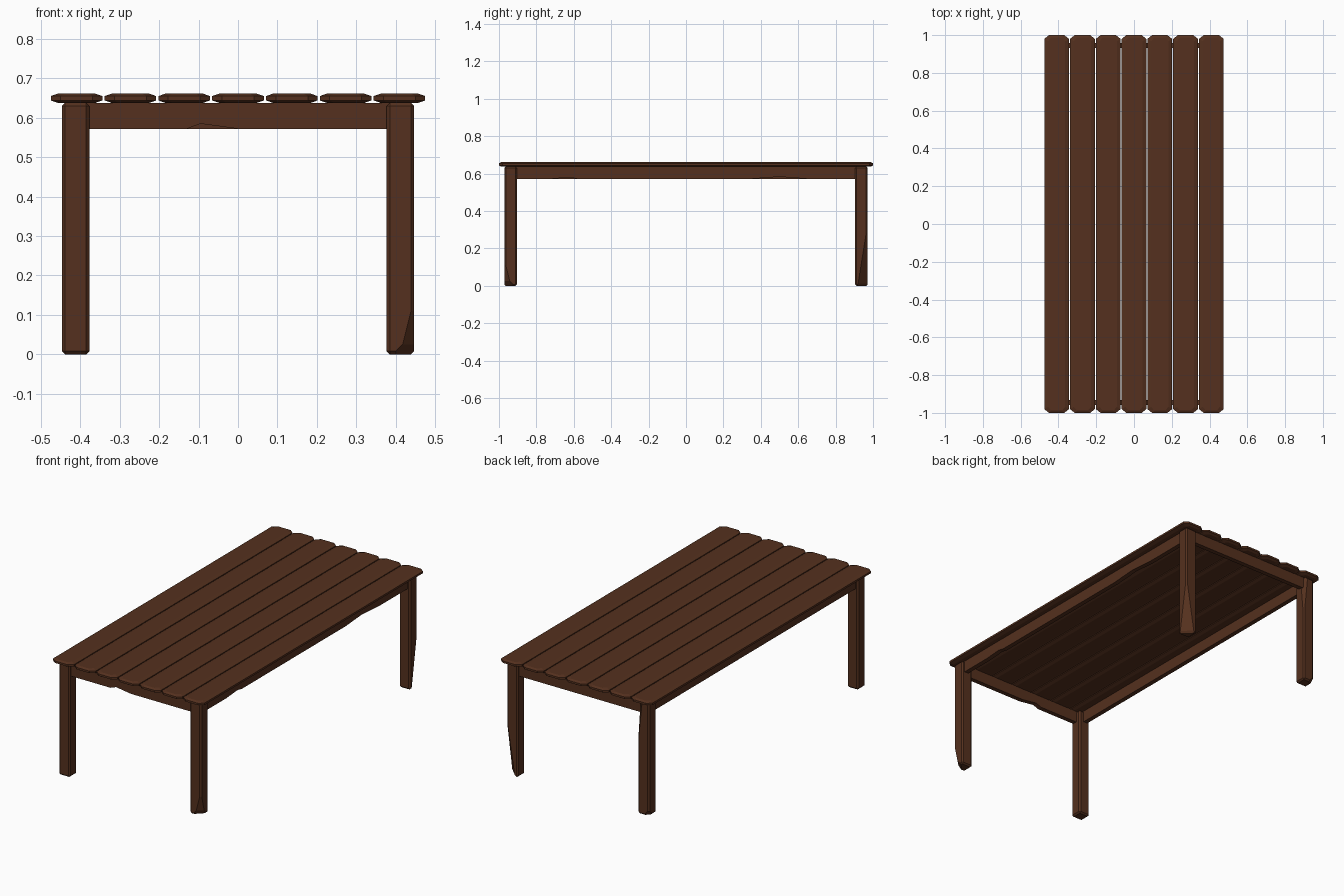
import bpy, bmesh

if "Cube" in bpy.data.objects:
    bpy.data.objects.remove(bpy.data.objects["Cube"])

wood = bpy.data.materials.new("dark_wood")
wood.diffuse_color = (0.09, 0.03, 0.013, 1)
wood.use_nodes = True
wood.node_tree.nodes["Principled BSDF"].inputs["Base Color"].default_value = wood.diffuse_color


def finish(name, bm):
    bmesh.ops.recalc_face_normals(bm, faces=bm.faces[:])
    me = bpy.data.meshes.new(name)
    bm.to_mesh(me)
    bm.free()
    me.materials.append(wood)
    ob = bpy.data.objects.new(name, me)
    bpy.context.collection.objects.link(ob)
    return ob


# Plank: octagonal outline with chamfered top and bottom rims
def plank(name, cx, w=0.131, l=2.0, z0=0.637, z1=0.662):
    bm = bmesh.new()
    rings = []
    for z, ix, iy in ((z0, 0.02, 0.012), (z0 + 0.007, 0, 0),
                      (z1 - 0.007, 0, 0), (z1, 0.02, 0.012)):
        a, b = w / 2 - ix, l / 2 - iy
        cxr, cyr = 0.025 - ix * 0.4, 0.02
        pts = [(a, -b + cyr), (a, b - cyr), (a - cxr, b), (-a + cxr, b),
               (-a, b - cyr), (-a, -b + cyr), (-a + cxr, -b), (a - cxr, -b)]
        rings.append([bm.verts.new((cx + x, y, z)) for x, y in pts])
    for lo, hi in zip(rings, rings[1:]):
        for i in range(8):
            j = (i + 1) % 8
            bm.faces.new((lo[i], lo[j], hi[j], hi[i]))
    bm.faces.new(rings[0][::-1])
    bm.faces.new(rings[-1])
    return finish(name, bm)


# Leg: chamfered post, with worn corners sliced off by planes
def leg(name, sx, sy, cuts=()):
    bm = bmesh.new()
    bmesh.ops.create_cube(bm, size=1)
    for v in bm.verts:
        v.co = (sx * 0.412 + v.co.x * 0.07,
                sy * 0.938 + v.co.y * 0.067,
                (v.co.z + 0.5) * 0.638)
    bmesh.ops.bevel(bm, geom=bm.edges[:], offset=0.008, segments=1,
                    affect='EDGES', profile=0.5)
    for co, no in cuts:
        res = bmesh.ops.bisect_plane(
            bm, geom=bm.verts[:] + bm.edges[:] + bm.faces[:],
            plane_co=co, plane_no=no, clear_outer=True)
        rim = [e for e in res['geom_cut'] if isinstance(e, bmesh.types.BMEdge)]
        bmesh.ops.holes_fill(bm, edges=rim, sides=0)
    return finish(name, bm)


# Apron rail: side profile with nicks along its lower edge, given thickness
def apron(name, half, pos, along_y, nicks=(), t=0.026):
    prof = [(-half, 0.572)] + list(nicks) + [(half, 0.572),
                                             (half, 0.638), (-half, 0.638)]
    bm = bmesh.new()
    sides = []
    for d in (-t / 2, t / 2):
        sides.append([bm.verts.new((pos + d, s, z) if along_y else (s, pos + d, z))
                      for s, z in prof])
    n = len(prof)
    bm.faces.new(sides[0])
    bm.faces.new(sides[1][::-1])
    for i in range(n):
        j = (i + 1) % n
        bm.faces.new((sides[0][i], sides[0][j], sides[1][j], sides[1][i]))
    return finish(name, bm)


# Table top
for i in range(7):
    plank(f"top_plank_{i + 1}", (i - 3) * 0.1365)

# Legs
leg("front_left_leg", -1, -1)
leg("front_right_leg", 1, -1, [
    ((0.447, -0.971, 0.14), (1, -1, -0.25)),
    ((0.44, -0.964, 0.04), (1, -1, -1))])
leg("back_right_leg", 1, 1, [
    ((0.443, 0.967, 0.28), (1, 1, -0.16)),
    ((0.435, 0.96, 0.04), (1, 1, -1))])
leg("back_left_leg", -1, 1, [
    ((-0.447, 0.971, 0.035), (-1, 1, -1)),
    ((-0.381, 0.967, 0.45), (1, 1, 0.1))])

# Aprons
apron("front_apron", 0.385, -0.945, False,
      [(-0.13, 0.572), (-0.095, 0.585), (0, 0.572)])
apron("back_apron", 0.385, 0.945, False)
apron("right_apron", 0.915, 0.418, True,
      [(-0.72, 0.572), (-0.62, 0.58), (-0.58, 0.572),
       (0.35, 0.572), (0.5, 0.583), (0.65, 0.572)])
apron("left_apron", 0.915, -0.418, True)
